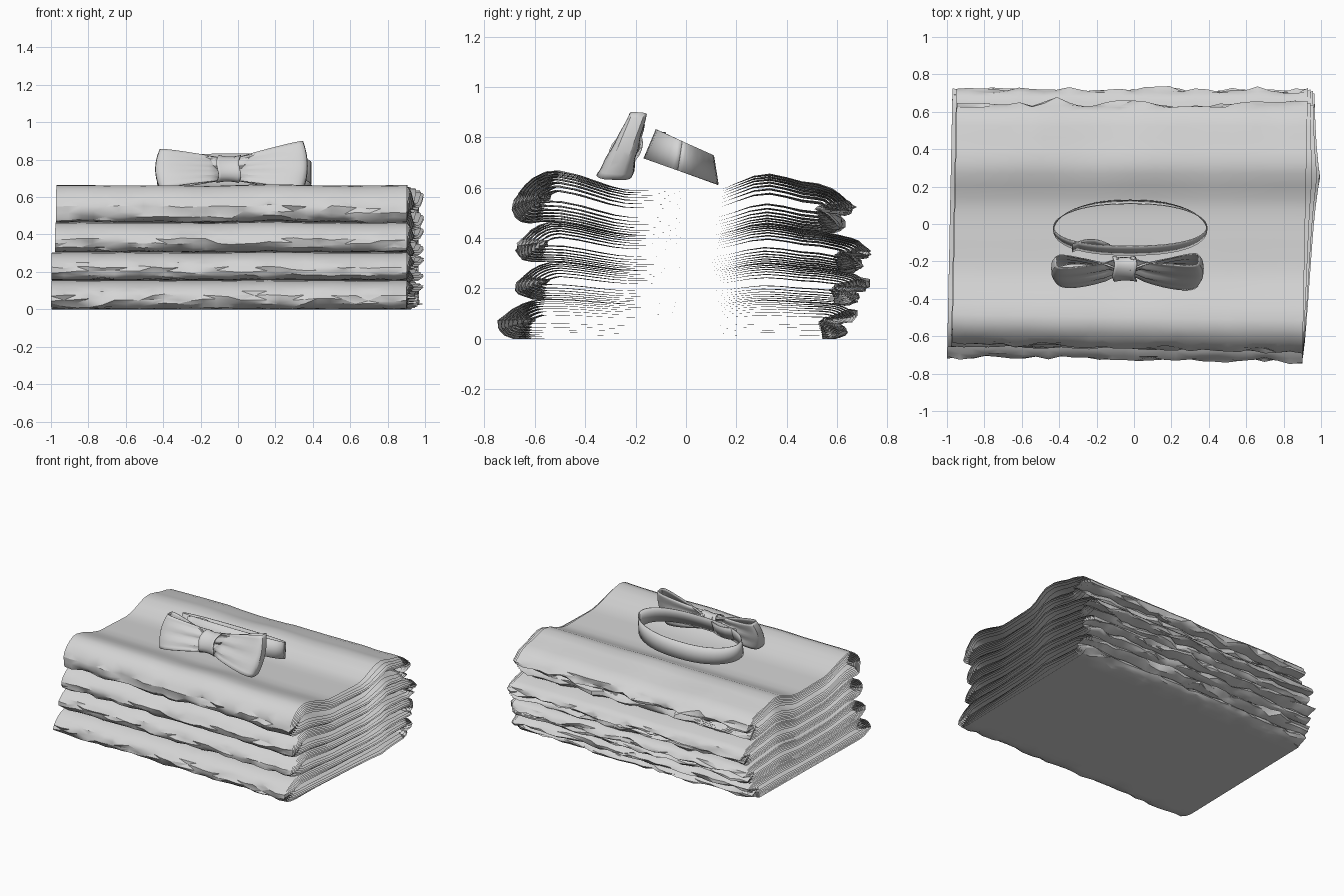
import bpy
import math
from mathutils import Vector, noise

if "Cube" in bpy.data.objects:
    bpy.data.objects.remove(bpy.data.objects["Cube"], do_unlink=True)

grey = bpy.data.materials.new("plain grey cloth")
grey.use_nodes = True
grey.diffuse_color = (0.66, 0.66, 0.66, 1)
grey.node_tree.nodes["Principled BSDF"].inputs["Base Color"].default_value = (0.66, 0.66, 0.66, 1)


def lerp(a, b, t):
    return a + (b - a) * t


def add_faces(verts, faces, rows, loop=False):
    """Append a triangulated sheet made from rows of points."""
    base, n = len(verts), len(rows[0])
    for row in rows:
        verts.extend(row)
    for i in range(len(rows) - 1):
        for j in range(n if loop else n - 1):
            a, b = base + i * n + j, base + i * n + (j + 1) % n
            if (i + j) % 2:
                faces += [(a, b, b + n), (a, b + n, a + n)]
            else:
                faces += [(a, b, a + n), (b, b + n, a + n)]


def make_object(name, verts, faces, thickness=0):
    mesh = bpy.data.meshes.new(name)
    mesh.from_pydata([tuple(v) for v in verts], [], faces)
    mesh.materials.append(grey)
    obj = bpy.data.objects.new(name, mesh)
    bpy.context.collection.objects.link(obj)
    bpy.ops.object.select_all(action="DESELECT")
    obj.select_set(True)
    bpy.context.view_layer.objects.active = obj
    bpy.ops.object.shade_smooth_by_angle(angle=math.radians(30))
    if thickness:
        mod = obj.modifiers.new("thickness", "SOLIDIFY")
        mod.thickness = thickness
        mod.offset = 0


# Sag of the stack from front to back, as a share of the full height
SAG = [(-0.8, 0.93), (-0.53, 1), (-0.2, 0.885), (0.08, 0.875),
       (0.32, 0.98), (0.52, 0.92), (0.66, 0.86), (0.76, 0.78)]


def sag(y):
    for (y0, g0), (y1, g1) in zip(SAG, SAG[1:]):
        if y <= y1:
            t = max(0, (y - y0) / (y1 - y0))
            return lerp(g0, g1, t * t * (3 - 2 * t))
    return SAG[-1][1]


def fold_profile(front, back, inset):
    """Closed side outline of one layer: (y, height share, crumple, turn)."""
    bc, keep = back - 0.13, 1 - inset
    steps, arc = 16, 10
    low, high = front + 0.1, front + 0.16
    pts = []
    for i in range(steps):                       # underside, back to front
        pts.append((lerp(bc, low, i / steps), -1, 0))
    for i in range(arc):                         # rolled front fold
        a = math.pi * i / arc
        v = -math.cos(a)
        centre = lerp(low, high, 0.5 + 0.5 * v)
        w = 0.8 if -0.97 < v < 0.1 else 0.15
        pts.append((centre - 0.13 * keep * math.sin(a) ** 0.9, v, w))
    for i in range(steps):                       # upper side, front to back
        pts.append((lerp(high, bc, i / steps), 1, 0))
    for i in range(arc + 3):                     # two-lobed back fold
        a = math.pi * i / (arc + 3)
        v = math.cos(a)
        notch = 0.05 * math.exp(-((v + 0.1) / 0.25) ** 2)
        lower = 0.03 if v < -0.1 else 0
        reach = max(0, 0.13 * math.sin(a) ** 0.6 - notch - lower)
        pts.append((bc + keep * reach, v, 0.2 if v > 0.7 else 1.2))
    return [(y, 0.5 + 0.5 * v * keep, w, v) for y, v, w in pts]


# Folded cloths: nested sheets, each stacked on the one below
LEVELS = [0, 0.155, 0.305, 0.465, 0.665]
FRONTS = [-0.72, -0.655, -0.655, -0.66]
BACKS = [0.67, 0.72, 0.73, 0.655]
LEFT_ENDS = [-0.985, -0.985, -0.965, -0.96]
SKEWS = [0.02, 0.01, 0.01, 0.035]
INSETS = [0, 0.1, 0.2, 0.32, 0.45, 0.6, 0.78]
COLUMNS = 28

for c in range(4):
    verts, faces = [], []
    for k, inset in enumerate(INSETS):
        profile = fold_profile(FRONTS[c], BACKS[c], inset)
        jut = math.sin(math.pi * k / len(INSETS))
        rows = []
        for i in range(COLUMNS + 1):
            row = []
            for y, v, w, turn in profile:
                ragged = max(0, 1 - abs(y - 0.25) / 0.95)
                right = 0.915 + jut * (0.055 * ragged ** 0.7 + 0.022 * ragged ** 6)
                x = lerp(LEFT_ENDS[c], right, i / COLUMNS)
                # the same crumple runs through all nested layers of a fold
                seed = Vector((x * 9 + c * 13, turn * 2 + (10 if y > 0 else 0), c * 7))
                crumple = noise.noise_vector(seed) * 0.034 * w
                ripple = min(1, max(0, abs(y) - 0.15) / 0.2)
                wave = 0.006 * ripple * noise.noise(Vector((x * 2.5, y * 2, 3))) * (c + v) / 2
                z = lerp(LEVELS[c] + 0.003 * (c > 0), LEVELS[c + 1], v) * sag(y)
                row.append((x + 0.02 * y,
                            y + SKEWS[c] * x * min(0, y) + crumple.y,
                            max(0, z + wave + crumple.z * 0.5)))
            rows.append(row)
        add_faces(verts, faces, rows, loop=True)
    make_object(f"folded_cloth_{c + 1}", verts, faces)

# Bow wings: ribbon loops flaring out from the knot
KNOT = Vector((-0.05, -0.24, 0.75))
for name, side, flare, rise, reach in (("bow_wing_left", 1, 0.14, 0.028, 0.39),
                                       ("bow_wing_right", -1, 0.112, 0.012, 0.36)):
    rows = []
    for i in range(25):
        s = i / 24
        u = math.sin(math.pi * s) ** 0.75 if 0 < s < 1 else 0
        open_width = math.copysign(abs(math.sin(2 * math.pi * s)) ** 0.5, 0.5 - s)
        row = []
        for j in range(13):
            w = j / 6 - 1
            half = lerp(0.062, flare, u)
            # front of the loop leans back more than its rear
            lean = lerp(0.7, 0.05, s)
            depth = 0.055 * open_width - 0.012 * math.cos(math.pi * s)
            pleat = 0.01 * math.cos(w * math.pi * 2.5) * (1 - u)
            row.append((KNOT.x + side * (0.03 + reach * u - 0.025 * u * w * w),
                        KNOT.y - depth + pleat + lean * half * w,
                        KNOT.z + rise * u + 0.95 * half * w - 0.025 * s * u))
        rows.append(row)
    verts, faces = [], []
    add_faces(verts, faces, rows)
    make_object(name, verts, faces, 0.006)

# Knot: a waisted band wrapped round the middle of the bow
rows = []
for i in range(9):
    t = i / 4 - 1
    swell = 1 + 0.12 * t * t
    row = []
    for j in range(20):
        a = 2 * math.pi * j / 20
        up, out = 0.064 * swell * math.cos(a), 0.055 * swell * math.sin(a)
        row.append((KNOT.x + 0.06 * t + 0.006 * math.cos(3 * a),
                    KNOT.y + out + 0.35 * up, KNOT.z + up))
    rows.append(row)
verts, faces = [], []
add_faces(verts, faces, rows, loop=True)
make_object("bow_knot", verts, faces, 0.006)

# Neck strap: a tilted oval band behind the bow, flaring towards its front
rows = []
for i in range(49):
    a = 2 * math.pi * i / 48
    x = -0.02 + 0.41 * math.copysign(abs(math.cos(a)) ** 0.85, math.cos(a))
    y = -0.012 + 0.13 * math.sin(a) - 0.03 * x * math.cos(a)
    z = 0.717 - 0.4 * y
    rows.append([(x, y + (0.006 - 0.13 * y) * w, z + 0.058 * w) for w in (-1, 0, 1)])
verts, faces = [], []
add_faces(verts, faces, rows)
make_object("neck_strap", verts, faces, 0.005)

# Loose strap end beside the knot
rows = []
for i in range(6):
    t = i / 5
    x, y = lerp(-0.33, -0.13, t), -0.13 + 0.03 * math.sin(math.pi * t)
    rows.append([(x, y + 0.02 * w, 0.77 + 0.05 * w) for w in (-1, 0, 1)])
verts, faces = [], []
add_faces(verts, faces, rows)
make_object("strap_end", verts, faces, 0.005)
